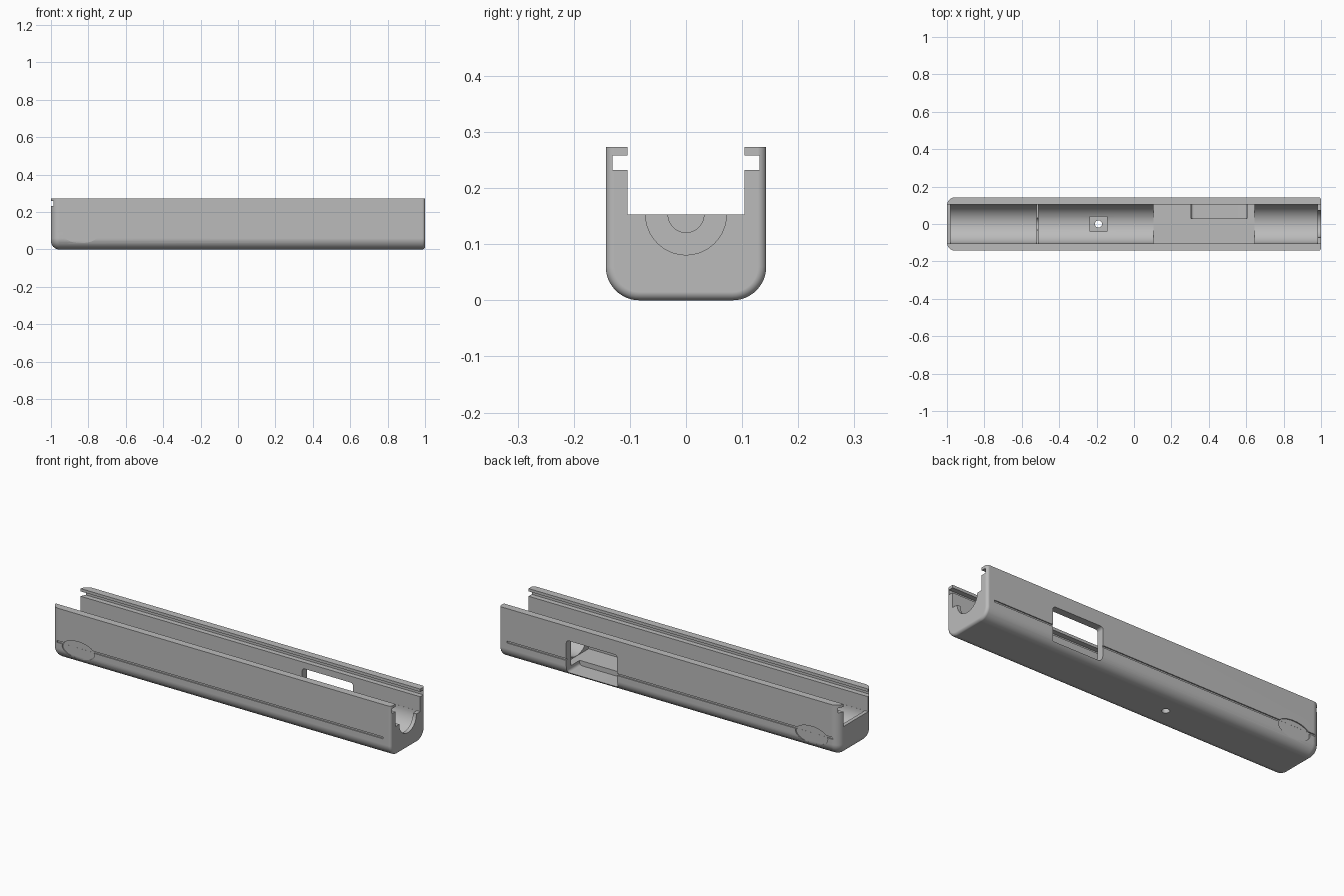
import bpy, bmesh, math
from mathutils import Matrix, Vector

cube = bpy.data.objects.get("Cube")
if cube:
    bpy.data.objects.remove(cube, do_unlink=True)

TOP, HALF, FLOOR = 0.273, 0.143, 0.153   # rim height, half width, end wall height

grey = bpy.data.materials.new("plain_grey")
grey.use_nodes = True
colour = (0.5, 0.5, 0.5, 1)
grey.diffuse_color = colour
grey.node_tree.nodes["Principled BSDF"].inputs["Base Color"].default_value = colour


def make(name, bm):
    bmesh.ops.recalc_face_normals(bm, faces=bm.faces)
    mesh = bpy.data.meshes.new(name)
    bm.to_mesh(mesh)
    bm.free()
    mesh.materials.append(grey)
    ob = bpy.data.objects.new(name, mesh)
    bpy.context.scene.collection.objects.link(ob)
    return ob


def loft(name, sections):
    """Join matching rings of points and cap both ends."""
    bm = bmesh.new()
    rings = [[bm.verts.new(p) for p in s] for s in sections]
    n = len(rings[0])
    for a, b in zip(rings, rings[1:]):
        for i in range(n):
            j = (i + 1) % n
            bm.faces.new((a[i], a[j], b[j], b[i]))
    bm.faces.new(rings[0])
    bm.faces.new(rings[-1])
    return make(name, bm)


def section(x, d):
    """Outer outline with rounded lower corners, inset by d."""
    w, r, steps = HALF - d, max(0.06 - d, 0.012), 12
    pts = [(x, -w, TOP)]
    for side, start in ((-1, math.pi), (1, 1.5 * math.pi)):
        for i in range(steps + 1):
            a = start + i / steps * math.pi / 2
            pts.append((x, side * (w - r) + r * math.cos(a), d + r + r * math.sin(a)))
    return pts + [(x, w, TOP)]


def rounded_end(sign, r, steps=8):
    out = []
    for i in range(steps + 1):
        a = i / steps * math.pi / 2
        out.append(section(sign * (1 - r + r * math.cos(a)), r - r * math.sin(a)))
    return out


# Tray body, softer at the closed end
body = loft("tray_body", rounded_end(-1, 0.045) + rounded_end(1, 0.015)[::-1])


def cut(cutter):
    cutter.hide_render = True
    mod = body.modifiers.new("cut", "BOOLEAN")
    mod.operation, mod.solver, mod.object = "DIFFERENCE", "EXACT", cutter
    bpy.context.view_layer.objects.active = body
    bpy.ops.object.modifier_apply(modifier=mod.name)
    bpy.data.objects.remove(cutter, do_unlink=True)


def box(x, y, z, bevel=0):
    bm = bmesh.new()
    lo, hi = Vector((x[0], y[0], z[0])), Vector((x[1], y[1], z[1]))
    bmesh.ops.create_cube(bm, size=1, matrix=Matrix.Translation((lo + hi) / 2)
                          @ Matrix.Diagonal((*(hi - lo), 1)))
    if bevel:
        along_y = [e for e in bm.edges if abs(e.verts[0].co.y - e.verts[1].co.y) > 1e-4]
        bmesh.ops.bevel(bm, geom=along_y, offset=bevel, segments=5, profile=0.5,
                        affect="EDGES")
    return make("cutter", bm)


def trough(x0, x1, r):
    """Half-round channel hanging from the end wall height."""
    def ring(x):
        arc = [math.pi * (1 + i / 32) for i in range(33)]
        return ([(x, -r, 0.2)] + [(x, r * math.cos(a), FLOOR + r * math.sin(a)) for a in arc]
                + [(x, r, 0.2)])
    return loft("cutter", [ring(x0), ring(x1)])


def disc(centre, rx, rz, depth, turn):
    bm = bmesh.new()
    bmesh.ops.create_cone(bm, cap_ends=True, segments=40, radius1=1, radius2=1, depth=depth,
                          matrix=Matrix.Translation(centre) @ turn
                          @ Matrix.Diagonal((rx, rz, 1, 1)))
    return make("cutter", bm)


# Open channel and the sliding lid slot
cut(box((-1.2, 1.2), (-0.104, 0.104), (FLOOR, 0.4)))
cut(box((-1.2, 1.2), (-0.131, 0.131), (0.232, 0.258)))

# Round troughs either side of a thin divider, with notches
cut(trough(-0.98, -0.52, 0.1035))
cut(trough(-0.51, 0.98, 0.1035))
cut(trough(-0.53, -0.5, 0.032))
cut(trough(0.97, 1.1, 0.072))

# Flat pocket and side window
cut(box((0.105, 0.645), (-0.103, 0.103), (0.048, 0.2)))
cut(box((0.305, 0.605), (0.03, 0.25), (0.022, 0.198), bevel=0.015))

# Square nut pocket and screw hole
cut(box((-0.235, -0.145), (-0.04, 0.04), (0.03, 0.12)))
cut(disc((-0.19, 0, 0), 0.019, 0.019, 0.2, Matrix.Identity(4)))

# Side grooves and oval finger recesses
quarter = Matrix.Rotation(math.pi / 2, 4, "X")
for side in (-1, 1):
    cut(box((-0.965, 0.955), sorted((side * 0.137, side * 0.2)), (0.09, 0.1)))
    cut(disc((-0.84, side * 0.1875, 0.08), 0.095, 0.046, 0.1, quarter))

# Smooth shading with crisp edges
bpy.ops.object.select_all(action="DESELECT")
body.select_set(True)
bpy.context.view_layer.objects.active = body
bpy.ops.object.shade_smooth_by_angle(angle=math.radians(30))
normals = body.modifiers.new("even_normals", "WEIGHTED_NORMAL")
normals.keep_sharp = True
